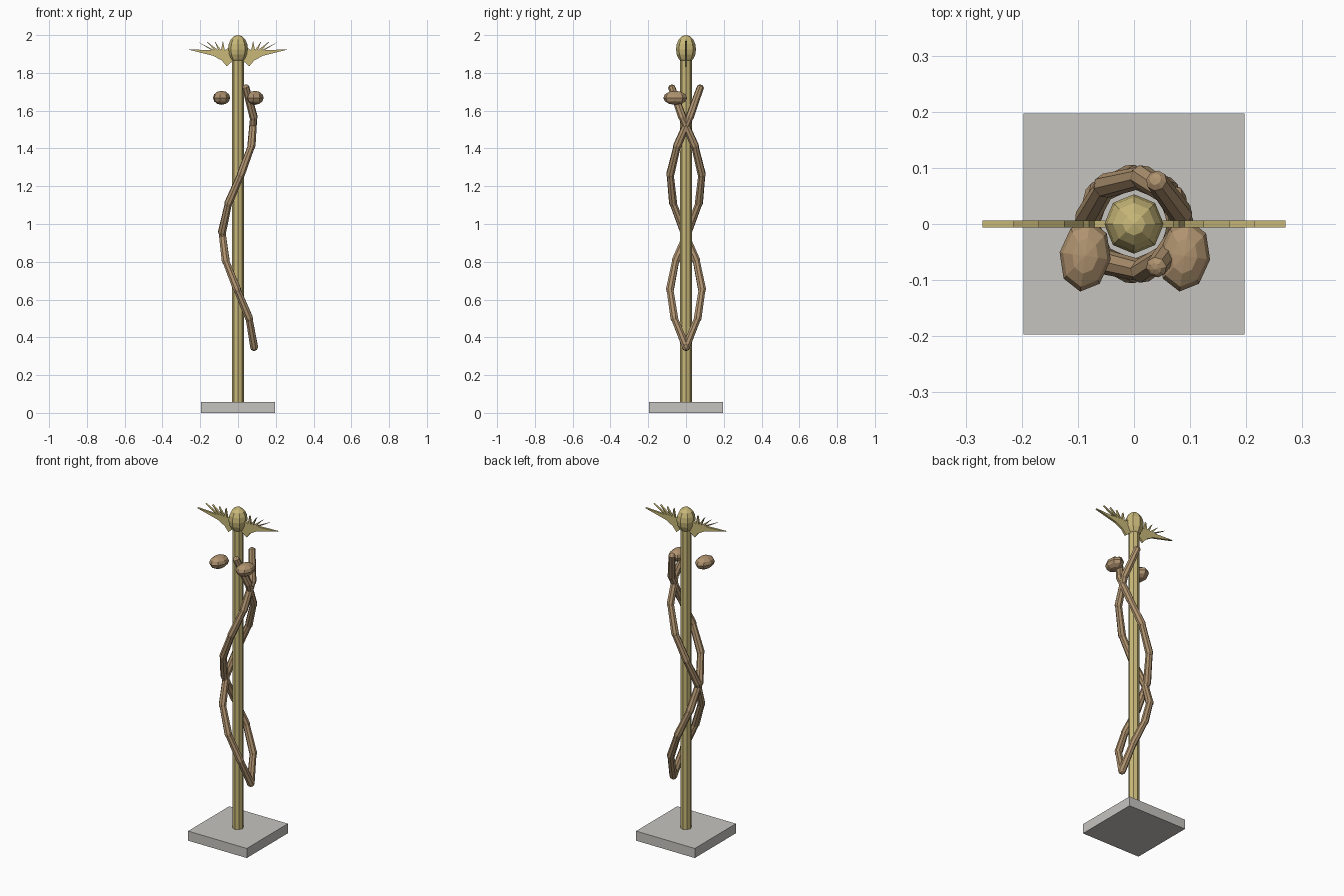
import bpy, bmesh, math
from mathutils import Vector, Matrix

cube = bpy.data.objects.get("Cube")
if cube:
    bpy.data.objects.remove(cube, do_unlink=True)


def material(name, rgb):
    mat = bpy.data.materials.new(name)
    mat.use_nodes = True
    mat.diffuse_color = (*rgb, 1)
    mat.node_tree.nodes["Principled BSDF"].inputs["Base Color"].default_value = (*rgb, 1)
    return mat


stone = material("grey stone", (0.56, 0.55, 0.52))
gold = material("pale gold", (0.58, 0.48, 0.19))
scale_brown = material("snake brown", (0.43, 0.29, 0.16))


def finish(bm, name, mat):
    bmesh.ops.recalc_face_normals(bm, faces=bm.faces)
    mesh = bpy.data.meshes.new(name)
    bm.to_mesh(mesh)
    bm.free()
    mesh.materials.append(mat)
    obj = bpy.data.objects.new(name, mesh)
    bpy.context.collection.objects.link(obj)
    return obj


def ellipsoid(name, centre, radii, mat, turn=0.0, rings=6):
    bm = bmesh.new()
    bmesh.ops.create_uvsphere(
        bm, u_segments=8, v_segments=rings, radius=1,
        matrix=Matrix.Translation(centre) @ Matrix.Rotation(turn, 4, "Z")
        @ Matrix.Diagonal((*radii, 1)))
    return finish(bm, name, mat)


def capsule(bm, start, end, radius):
    """Eight sided rod with rounded ends, centred on the line start to end."""
    axis = end - start
    frame = Matrix.Translation(start) @ axis.to_track_quat("Z", "Y").to_matrix().to_4x4()
    sphere = bmesh.ops.create_uvsphere(bm, u_segments=8, v_segments=6, radius=radius)
    cuts = [e for e in bm.edges if e.verts[0] in sphere["verts"]]
    for v in sphere["verts"]:
        if v.co.z > radius * 0.1:
            v.co.z += axis.length
        v.co = frame @ v.co


# Base and staff
bm = bmesh.new()
bmesh.ops.create_cube(bm, size=1, matrix=Matrix.Translation((0, 0, 0.029))
                      @ Matrix.Diagonal((0.394, 0.394, 0.058, 1)))
finish(bm, "base", stone)

bm = bmesh.new()
bmesh.ops.create_cone(bm, cap_ends=True, segments=8, radius1=0.031, radius2=0.031,
                      depth=1.82, matrix=Matrix.Translation((0, 0, 0.96)))
finish(bm, "staff", gold)
ellipsoid("finial", (0, 0, 1.925), (0.053, 0.053, 0.075), gold, rings=8)

# Wings: a flat feathered outline, given thickness and mirrored
outline = [(0.02, 1.95), (0.07, 1.92), (0.08, 1.97), (0.09, 1.92), (0.125, 1.97),
           (0.105, 1.92), (0.17, 1.97), (0.125, 1.92), (0.215, 1.965), (0.14, 1.92),
           (0.27, 1.925), (0.13, 1.89), (0.085, 1.865), (0.06, 1.835), (0.02, 1.87)]
for name, side in (("left_wing", 1), ("right_wing", -1)):
    bm = bmesh.new()
    face = bm.faces.new([bm.verts.new((side * x, -0.0065, z)) for x, z in outline])
    grown = bmesh.ops.extrude_face_region(bm, geom=[face], use_keep_orig=True)
    moved = [g for g in grown["geom"] if isinstance(g, bmesh.types.BMVert)]
    bmesh.ops.translate(bm, verts=moved, vec=(0, 0.013, 0))
    finish(bm, name, gold)

# Twin snakes: jointed rods along opposite helices
LINKS = 9
for name, side in (("back_snake", 1), ("front_snake", -1)):
    path = []
    for i in range(LINKS + 1):
        a = math.radians(420) * i / LINKS
        path.append(Vector((0.085 * math.cos(a), side * 0.085 * math.sin(a),
                            0.35 + 1.367 * i / LINKS)))
    bm = bmesh.new()
    for start, end in zip(path, path[1:]):
        capsule(bm, start, end, 0.022)
    finish(bm, name + "_body", scale_brown)

# Snake heads
for name, x in (("left_snake_head", 0.09), ("right_snake_head", -0.087)):
    ellipsoid(name, (x, -0.057, 1.668), (0.046, 0.064, 0.037), scale_brown,
              turn=math.radians(-8))
